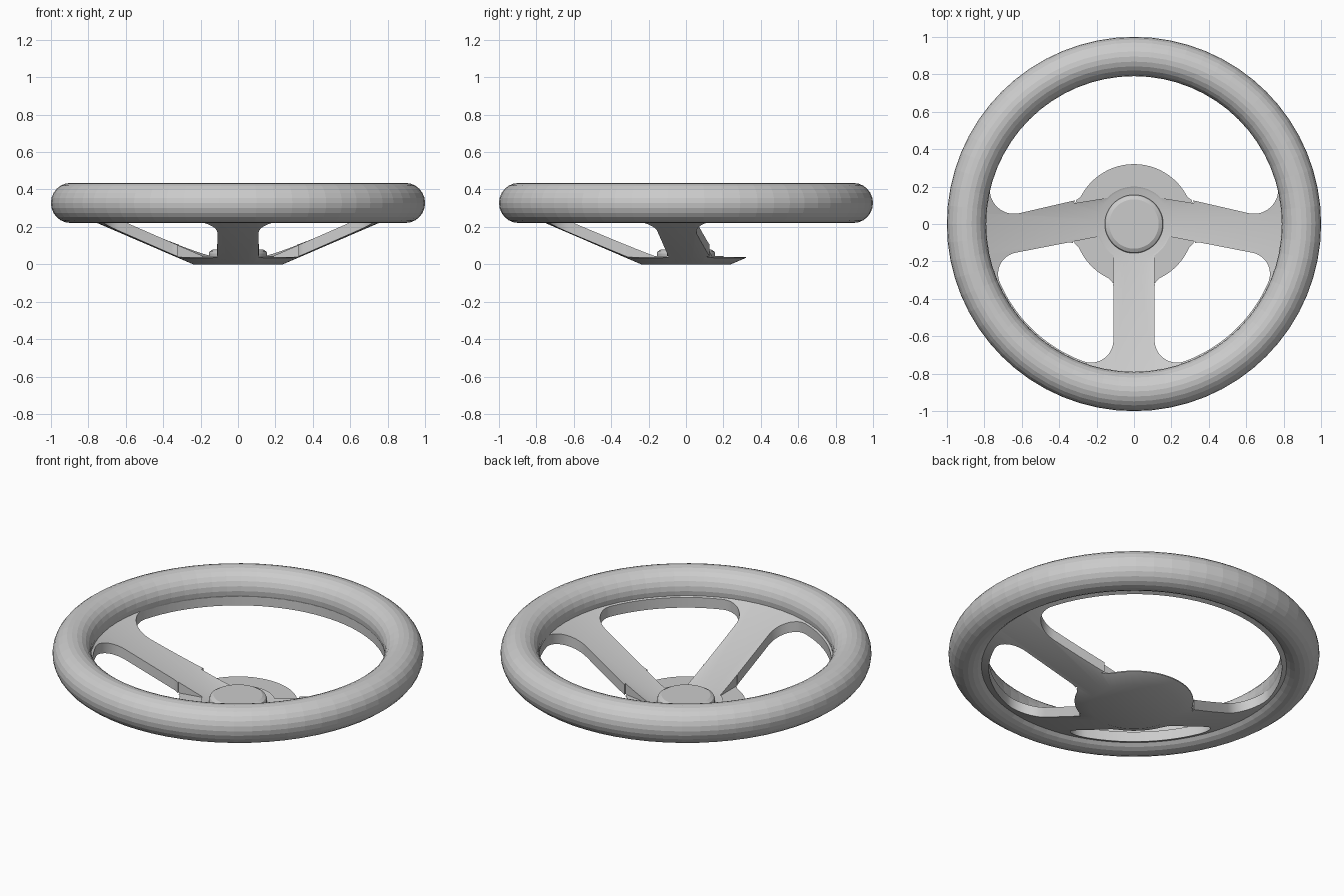
import bpy, bmesh
from math import sin, cos, radians, degrees, atan2, sqrt, pi

if "Cube" in bpy.data.objects:
    bpy.data.objects.remove(bpy.data.objects["Cube"])

grey = bpy.data.materials.new("grey")
grey.diffuse_color = (0.6, 0.6, 0.6, 1)
grey.use_nodes = True
grey.node_tree.nodes["Principled BSDF"].inputs["Base Color"].default_value = grey.diffuse_color


def finish(bm, name):
    bmesh.ops.recalc_face_normals(bm, faces=bm.faces)
    me = bpy.data.meshes.new(name)
    bm.to_mesh(me)
    bm.free()
    ob = bpy.data.objects.new(name, me)
    bpy.context.collection.objects.link(ob)
    me.materials.append(grey)
    return ob


def lathe(name, profile, seg):
    """Spin a closed (radius, z) profile round the z axis."""
    bm = bmesh.new()
    rings = []
    for r, z in profile:
        if r == 0:
            rings.append([bm.verts.new((0, 0, z))] * seg)
        else:
            rings.append([bm.verts.new((r * cos(2 * pi * i / seg), r * sin(2 * pi * i / seg), z))
                          for i in range(seg)])
    for k in range(len(rings)):
        a, b = rings[k], rings[(k + 1) % len(rings)]
        for i in range(seg):
            j = (i + 1) % seg
            vs = list(dict.fromkeys([a[i], a[j], b[j], b[i]]))
            if len(vs) > 2:
                bm.faces.new(vs)
    return finish(bm, name)


def prism(name, pts, z0, z1):
    bm = bmesh.new()
    f = bm.faces.new([bm.verts.new((x, y, z0)) for x, y in pts])
    up = bmesh.ops.extrude_face_region(bm, geom=[f])
    bmesh.ops.translate(bm, vec=(0, 0, z1 - z0),
                        verts=[v for v in up["geom"] if isinstance(v, bmesh.types.BMVert)])
    return finish(bm, name)


def arc(c, r, a0, a1, n):
    return [(c[0] + r * cos(radians(a0 + (a1 - a0) * i / n)),
             c[1] + r * sin(radians(a0 + (a1 - a0) * i / n))) for i in range(n + 1)]


def at(theta, s, d, radius):
    """Point at a radius, offset d sideways from a spoke direction."""
    t, n = radians(theta), radians(theta + 90 * s)
    a = sqrt(max(0, radius ** 2 - d ** 2))
    return (a * cos(t) + d * cos(n), a * sin(t) + d * sin(n))


def angle(p, near):
    a = degrees(atan2(p[1], p[0]))
    return a + 360 * round((near - a) / 360)


HUB, HF = 0.32, 0.06


def edge(theta, s, d, R, rim):
    """Spoke edge with a fillet at the hub and at the rim, from hub to rim."""
    ch, cr = at(theta, s, d + HF, HUB + HF), at(theta, s, d + R, rim - R)
    ah, ar = angle(ch, theta), angle(cr, theta)
    back = theta - 90 * s
    pts = arc(ch, HF, ah - 180 * s, back, 8) + arc(cr, R, back, ar, 14)
    return pts, ah, ar


def opening(e0, e1, rim):
    p0, h0, r0 = edge(*e0, rim)
    p1, h1, r1 = edge(*e1, rim)
    return (p0 + arc((0, 0), rim, r0, r1, 40)[1:-1] + p1[::-1]
            + arc((0, 0), HUB, h1, h0, 24)[1:-1])


def sector(e0, e1, r0=0.2, r1=0.34):
    a, b = at(*e0, r0), at(*e1, r0)
    c, d = at(*e0, r1), at(*e1, r1)
    m = (e0[0] + e1[0]) / 2
    return (arc((0, 0), r1, angle(c, m), angle(d, m), 24)
            + arc((0, 0), r0, angle(b, m), angle(a, m), 24))


# padded grip ring
lathe("rim", [(0.895 + 0.105 * cos(2 * pi * i / 24), 0.328 + 0.107 * sin(2 * pi * i / 24))
              for i in range(24)], 64)

# dished plate that carries hub and spokes
plate = lathe("spokes", [(0, 0), (0.24, 0), (0.89, 0.28), (0.89, 0.341), (0.19, 0.04), (0, 0.04)], 96)

# openings between the spokes, and the lowered hub flange beside them
cutters = [
    prism("cut_back", opening((-13, 1, 0.194, 0.13), (193, -1, 0.194, 0.13), 0.797), -0.2, 0.6),
    prism("cut_left", opening((191, 1, 0.03, 0.115), (270, -1, 0.11, 0.12), 0.782), -0.2, 0.6),
    prism("cut_right", opening((-90, 1, 0.11, 0.12), (-11, -1, 0.03, 0.115), 0.782), -0.2, 0.6),
    prism("flange_back", sector((-9, 1, 0.16), (189, -1, 0.16)), 0.0401, 0.6),
    prism("flange_left", sector((191, 1, 0.03), (270, -1, 0.11)), 0.0401, 0.6),
    prism("flange_right", sector((-90, 1, 0.11), (-11, -1, 0.03)), 0.0401, 0.6),
]
bpy.context.view_layer.objects.active = plate
for c in cutters:
    m = plate.modifiers.new("cut", "BOOLEAN")
    m.operation, m.solver, m.object = "DIFFERENCE", "EXACT", c
    bpy.ops.object.modifier_apply(modifier=m.name)
    bpy.data.objects.remove(c)

# centre cap with a bevelled edge
cap = lathe("centre_cap", [(0, 0.03), (0.156, 0.03), (0.156, 0.058), (0.15, 0.07), (0.132, 0.08), (0, 0.08)], 48)

for ob in (plate, cap):
    bpy.ops.object.select_all(action="DESELECT")
    ob.select_set(True)
    bpy.context.view_layer.objects.active = ob
    bpy.ops.object.shade_smooth_by_angle(angle=radians(25))
